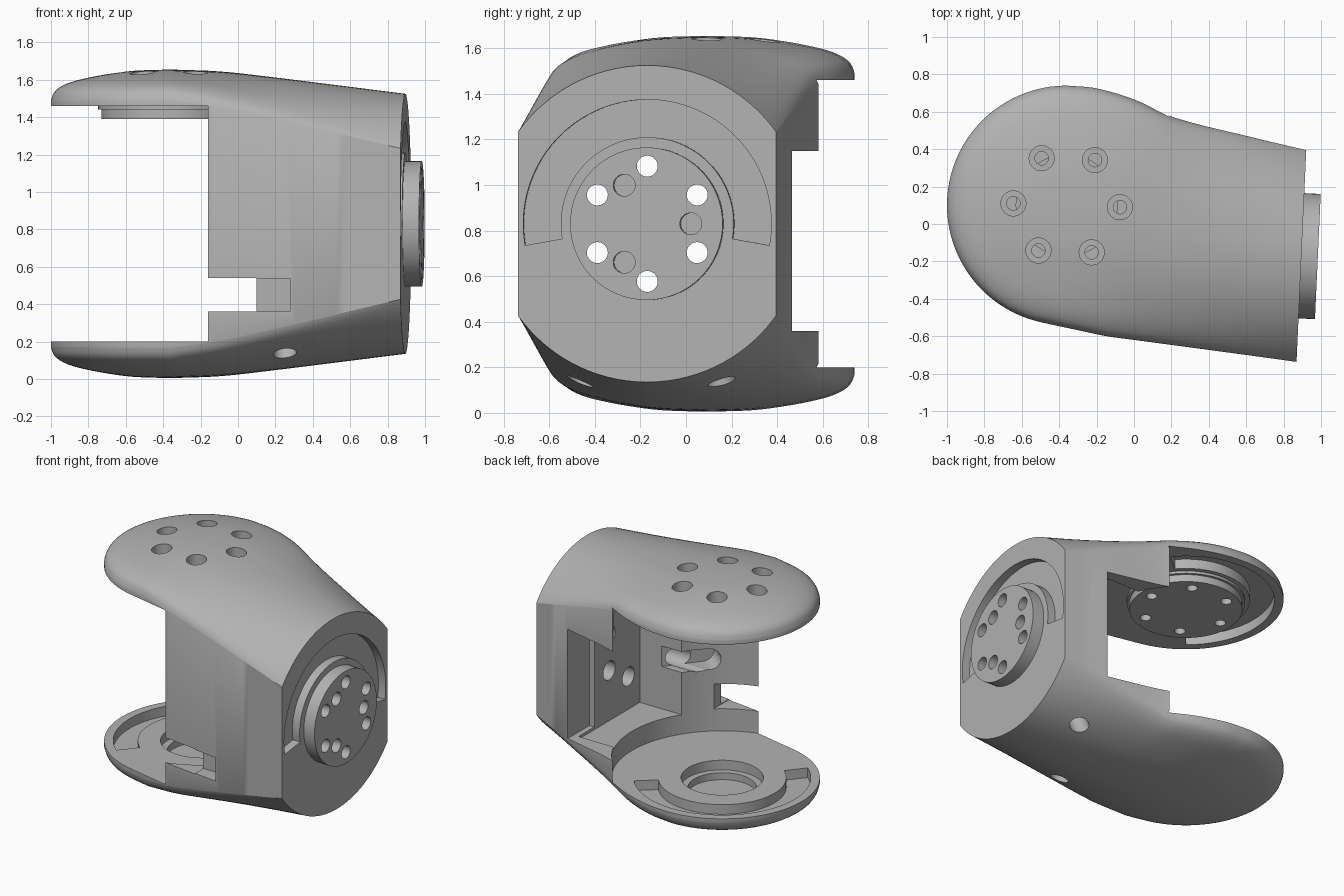
import bpy, bmesh, math
from mathutils import Matrix, Vector

if "Cube" in bpy.data.objects:
    bpy.data.objects.remove(bpy.data.objects["Cube"])

grey = bpy.data.materials.new("plain_grey")
grey.diffuse_color = (0.45, 0.45, 0.45, 1)
grey.use_nodes = True
grey.node_tree.nodes["Principled BSDF"].inputs["Base Color"].default_value = grey.diffuse_color


def finish(bm, name):
    bmesh.ops.recalc_face_normals(bm, faces=bm.faces)
    me = bpy.data.meshes.new(name)
    bm.to_mesh(me)
    bm.free()
    ob = bpy.data.objects.new(name, me)
    bpy.context.collection.objects.link(ob)
    me.materials.append(grey)
    return ob


def prism(name, pts, z0, z1, frame=Matrix()):
    """Extrude a flat outline from z0 to z1 in the given frame."""
    bm = bmesh.new()
    lo = [bm.verts.new(frame @ Vector((x, y, z0))) for x, y in pts]
    hi = [bm.verts.new(frame @ Vector((x, y, z1))) for x, y in pts]
    bm.faces.new(lo)
    bm.faces.new(hi)
    n = len(pts)
    for i in range(n):
        j = (i + 1) % n
        bm.faces.new((lo[i], lo[j], hi[j], hi[i]))
    return finish(bm, name)


def arc(r, a0, a1, n=48, cx=0, cy=0):
    angles = [math.radians(a0 + (a1 - a0) * i / n) for i in range(n + 1)]
    return [(cx + r * math.cos(a), cy + r * math.sin(a)) for a in angles]


def circle(r, cx=0, cy=0, n=64):
    return arc(r, 0, 360, n, cx, cy)[:-1]


def ring_sector(r0, r1, a0, a1):
    return arc(r1, a0, a1) + arc(r0, a1, a0)


def rect(x0, x1, y0, y1):
    return [(x0, y0), (x1, y0), (x1, y1), (x0, y1)]


def boolean(ob, cutter, remove=True):
    m = ob.modifiers.new("cut", 'BOOLEAN')
    m.operation = 'DIFFERENCE'
    m.solver = 'EXACT'
    m.object = cutter
    bpy.context.view_layer.objects.active = ob
    bpy.ops.object.modifier_apply(modifier=m.name)
    if remove:
        bpy.data.objects.remove(cutter)


def interp(table, x):
    """Smooth (cubic Hermite) interpolation through a few points."""
    n = len(table)
    x = min(max(x, table[0][0]), table[-1][0])
    i = next(k for k in range(n - 1) if x <= table[k + 1][0])

    def slope(k):
        a, b = table[max(k - 1, 0)], table[min(k + 1, n - 1)]
        return (b[1] - a[1]) / (b[0] - a[0])
    (x0, y0), (x1, y1) = table[i], table[i + 1]
    d = x1 - x0
    t = (x - x0) / d
    return ((2*t**3 - 3*t*t + 1) * y0 + (t**3 - 2*t*t + t) * d * slope(i)
            + (3*t*t - 2*t**3) * y1 + (t**3 - t*t) * d * slope(i + 1))


# --- Outer shell: plan outline, crown height and edge drop ---
JX, JY, JR, MID, END = -0.36, 0.10, 0.64, 0.83, 0.895
BACK = [(-.36, .74), (-.2, .725), (0, .665), (.2, .572), (.62, .462), (END, .395)]
CROWN = [(-.36, .825), (-.1, .815), (.15, .788), (END, .695)]
DROP = [(0, 0), (.2, .007), (.34, .025), (.45, .046), (.54, .07), (.6, .1), (.628, .13), (.64, .165)]


def plan(x):
    w = math.sqrt(max(JR**2 - (x - JX)**2, 0))
    if x < -.49:
        lo = JY - w
    elif x < -.15:
        lo = -.527 - (x + .49) * .2147
    else:
        lo = -.60 - (x + .15) * .1311      # flat front wall
    hi = JY + w if x < JX else interp(BACK, x)
    return lo, hi


def half_height(x, v):
    if x < JX:
        dx = x - JX
        return .825 - interp(DROP, math.hypot(dx, v * math.sqrt(JR**2 - dx * dx)))
    s = (x - JX) / (END - JX)
    if v > 0:                              # the back stays plate-like for longer
        s = max(0, (x - .15) / (END - .15))
    end_drop = .695 - math.sqrt(.695**2 - (.566 * v)**2)
    return interp(CROWN, x) - (1 - s) * interp(DROP, abs(v) * JR) - s * end_drop


def shell():
    bm = bmesh.new()
    xs = [JX - .6399 * math.cos(math.pi / 2 * i / 24) for i in range(24)]
    xs += [JX + (END - JX) * i / 28 for i in range(29)]
    vs = [math.sin(math.pi / 2 * (j / 20 - 1)) for j in range(41)]
    rings = []
    for x in xs:
        lo, hi = plan(x)
        s = max(0, (x - JX) / (END - JX))**2
        top, bot = [], []
        for v in vs:
            y = (lo + hi) / 2 + v * (hi - lo) / 2
            h = half_height(x, v)
            px = x + s * .046 * (y + .17)
            top.append(bm.verts.new((px, y, MID + h)))
            bot.append(bm.verts.new((px, y, MID - h)))
        rings.append(top + bot[::-1])
    n = len(rings[0])
    for a, b in zip(rings, rings[1:]):
        for i in range(n):
            j = (i + 1) % n
            bm.faces.new((a[i], a[j], b[j], b[i]))
    bm.faces.new(rings[0])
    bm.faces.new(rings[-1])
    return finish(bm, "yoke_body")


body = shell()
joint = Matrix.Translation((JX, JY, 0))
tilt = Matrix.Rotation(math.radians(-2.63), 4, 'Z')
axes = Matrix(((0, 0, 1, 0), (1, 0, 0, 0), (0, 1, 0, 0), (0, 0, 0, 1)))
face = Matrix.Translation((END, -.17, MID)) @ tilt @ axes
straight = Matrix.Translation((END, -.17, MID)) @ axes

# --- Gap between the two plates, inner cavity, rear window, front notch ---
cuts = [
    prism("gap", circle(.725, n=128), .20, 1.46, joint),
    prism("cavity", rect(.0, .58, -.30, .40), .34, 1.32),
    prism("rear_window", rect(.0, .62, .22, .9), .36, 1.15),
    prism("notch", rect(-.4, .10, -.9, -.2), .36, .54),
    prism("notch_pocket", rect(.05, .28, -.9, -.54), .365, .535),
]
# Grooves in both plates and the stepped bottom socket
cuts += [
    prism("lower_groove", ring_sector(.42, .58, 40, 230), .13, .30, joint),
    prism("upper_groove", ring_sector(.42, .58, 40, 230), 1.40, 1.53, joint),
    prism("socket", circle(.27), .13, .30, joint),
    prism("socket_step", circle(.225), .08, .30, joint),
    prism("end_groove", ring_sector(.38, .545, -10, 190), -.06, .1, face),
]
# Oblong pocket on the inner wall
wall = Matrix.Translation((JX, JY, .72)) @ Matrix.Rotation(math.radians(-38), 4, 'Z') @ axes
cuts.append(prism("oblong_pocket", arc(.075, -90, 90, 16, .13) + arc(.075, 90, 270, 16, -.13), .6, .85, wall))
# Two access holes in the underside
for x, y, lean in ((.25, -.46, -25), (.6, .15, 25)):
    m = Matrix.Translation((x, y, .15)) @ Matrix.Rotation(math.radians(lean), 4, 'X')
    cuts.append(prism("access_hole", circle(.062, n=32), -.2, .14, m))
for c in cuts:
    boolean(body, c)

# --- Round hub under the upper plate ---
hub = prism("joint_hub", circle(.37), 1.39, 1.462, joint)
collar = prism("joint_hub_collar", circle(.388), 1.442, 1.462, joint)
boolean(collar, prism("bore", circle(.369), 1.3, 1.6, joint))
for k in range(6):
    a = math.radians(-2 + 60 * k)
    cx, cy = .285 * math.cos(a), .285 * math.sin(a)
    boolean(body, prism("counterbore", circle(.067, cx, cy, 32), 1.55, 1.9, joint))
    hole = prism("screw_hole", circle(.036, cx, cy, 24), 1.2, 1.9, joint)
    boolean(body, hole, False)
    boolean(hub, hole)

# --- Flange boss on the end face with its bolt holes ---
boss = prism("end_flange", circle(.335), -.03, .088, face)
for k in range(6):
    a = math.radians(30 + 60 * k)
    cx, cy = .253 * math.cos(a), .253 * math.sin(a)
    boolean(body, prism("bolt_recess", circle(.068, cx, cy, 32), -1.1, -.19, straight))
    hole = prism("bolt_hole", circle(.046, cx, cy, 32), -1.1, .3, straight)
    boolean(body, hole, False)
    boolean(boss, hole)
for k in range(3):
    a = math.radians(120 * k)
    boolean(boss, prism("pin_hole", circle(.048, .195 * math.cos(a), .195 * math.sin(a), 32), .0, .3, face))

# --- Smooth shading with sharp edges kept ---
for ob in (body, hub, collar, boss):
    bpy.ops.object.select_all(action='DESELECT')
    ob.select_set(True)
    bpy.context.view_layer.objects.active = ob
    bpy.ops.object.shade_smooth_by_angle(angle=math.radians(28))
